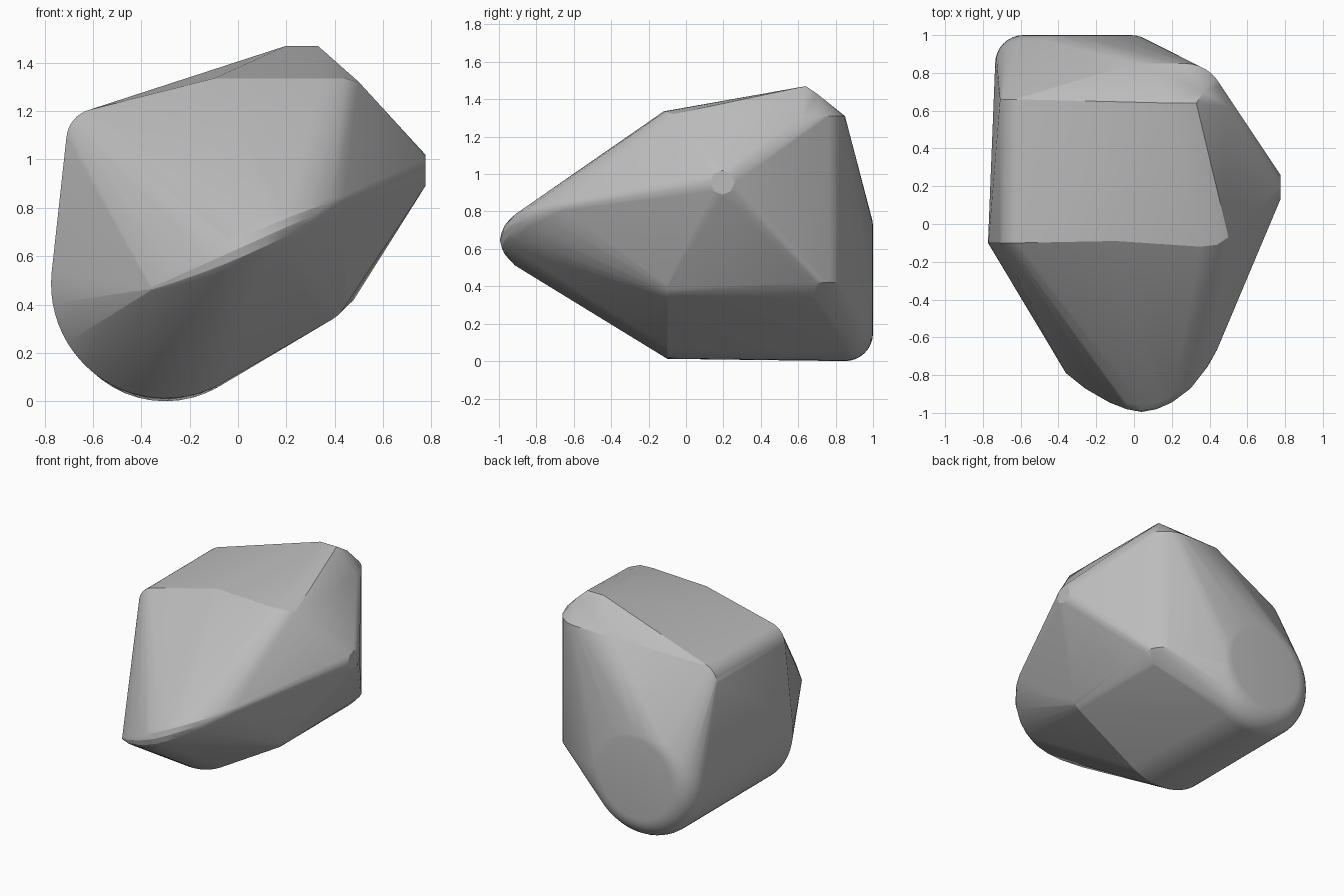
import bpy, bmesh
from math import sin, cos, radians

cube = bpy.data.objects.get("Cube")
if cube:
    bpy.data.objects.remove(cube, do_unlink=True)

points = []


def arc(cx, cz, r, start, end, steps, y):
    """Add an arc lying in the XZ plane at depth y."""
    for i in range(steps + 1):
        a = radians(start + (end - start) * i / steps)
        points.append((cx + r * cos(a), y, cz + r * sin(a)))


# Round lower barrel: front rim, then the rounded rim of the back disc
arc(-0.3, 0.485, 0.473, 174, 300, 24, -0.1)
for i in range(9):
    a = radians(90 * i / 8)
    arc(-0.3, 0.435, 0.285 + 0.15 * cos(a), 0, 360, 48, 0.85 + 0.15 * sin(a))

# Rounded long edges: upper left and lower right
for y in (-0.1, 0.66):
    arc(-0.58, 1.08, 0.13, 174, 106, 8, y)
for y in (-0.1, 0.68):
    arc(0.32, 0.46, 0.14, -60, 0, 8, y)

# Upright rounded corner at the back right
for z in (0.42, 1.31):
    for i in range(9):
        a = radians(5 + 85 * i / 8)
        points.append((0.27 + 0.21 * cos(a), 0.64 + 0.21 * sin(a), z))
points += [(0.0, 0.85, 1.31), (0.5, 0.62, 1.31)]

# Peak and the top front edge
points += [(0.2, 0.64, 1.47), (0.33, 0.64, 1.47), (0.37, 0.7, 1.43)]
points += [(-0.1, -0.09, 1.335), (0.35, -0.12, 1.335),
           (0.44, -0.11, 1.335), (0.5, -0.07, 1.32)]

# Small eight-sided tip on the side
for i in range(8):
    a = radians(45 * i)
    points.append((0.775, 0.195 + 0.065 * cos(a), 0.955 + 0.065 * sin(a)))

# Slanted rounded nose rim
rim = [(-0.36, -0.79), (-0.26, -0.87), (-0.13, -0.945), (-0.04, -0.98),
       (0.04, -0.995), (0.12, -0.98), (0.2, -0.945), (0.3, -0.87),
       (0.39, -0.755), (0.44, -0.665), (0.47, -0.58)]
for x, y in rim:
    bulge = 0.09 * (1 - ((x - 0.06) / 0.46) ** 2)
    for i in range(7):
        a = radians(-80 + 160 * i / 6)
        points.append((x, y + bulge * (1 - cos(a)),
                       0.63 + 0.45 * x + bulge * sin(a)))

# Wrap all the features in one convex skin
bm = bmesh.new()
for p in points:
    bm.verts.new(p)
bmesh.ops.remove_doubles(bm, verts=bm.verts[:], dist=0.002)
bmesh.ops.convex_hull(bm, input=bm.verts[:], use_existing_faces=False)
loose = [v for v in bm.verts if not v.link_faces]
bmesh.ops.delete(bm, geom=loose, context='VERTS')
bmesh.ops.dissolve_limit(bm, angle_limit=radians(0.5),
                         verts=bm.verts[:], edges=bm.edges[:])
bmesh.ops.recalc_face_normals(bm, faces=bm.faces[:])
mesh = bpy.data.meshes.new("rock")
bm.to_mesh(mesh)
bm.free()
rock = bpy.data.objects.new("rock", mesh)
bpy.context.collection.objects.link(rock)

# Plain stone colour
stone = bpy.data.materials.new("stone_grey")
stone.use_nodes = True
colour = (0.5, 0.5, 0.5, 1)
stone.diffuse_color = colour
stone.node_tree.nodes["Principled BSDF"].inputs["Base Color"].default_value = colour
mesh.materials.append(stone)

bpy.ops.object.select_all(action='DESELECT')
rock.select_set(True)
bpy.context.view_layer.objects.active = rock
bpy.ops.object.shade_smooth_by_angle(angle=radians(22))
